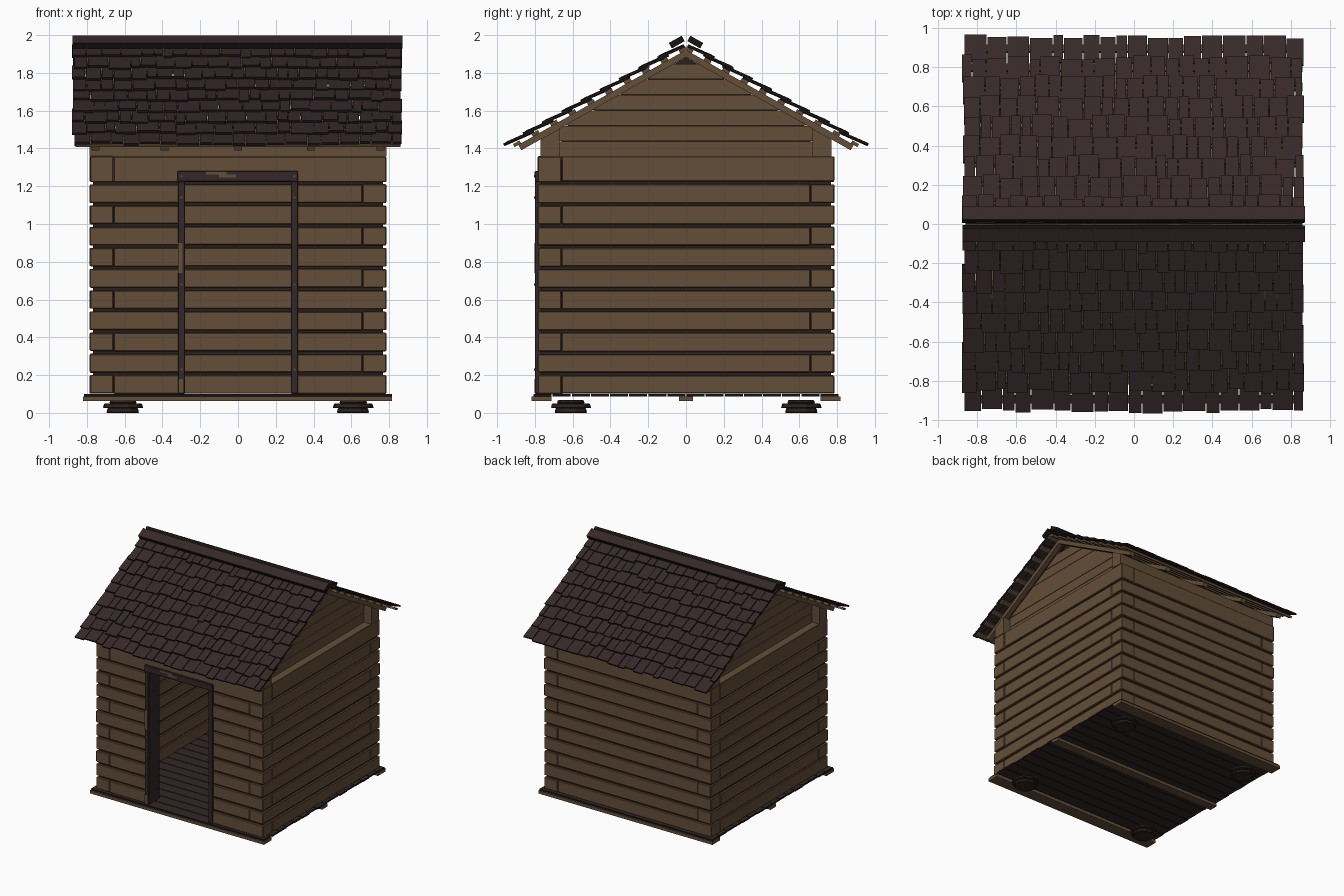
import bpy, bmesh, math, random
from mathutils import Matrix, Vector

random.seed(4)
old = bpy.data.objects.get("Cube")
if old:
    bpy.data.objects.remove(old, do_unlink=True)


def material(name, rgb):
    m = bpy.data.materials.new(name)
    m.use_nodes = True
    m.diffuse_color = (*rgb, 1)
    m.node_tree.nodes["Principled BSDF"].inputs["Base Color"].default_value = (*rgb, 1)
    return m


WOOD = material("log brown", (0.125, 0.077, 0.040))
CHINK = material("dark gap filler", (0.022, 0.014, 0.011))
SHINGLE = material("shingle plum brown", (0.036, 0.021, 0.022))
EDGE = material("shingle edge", (0.010, 0.007, 0.007))
FRAME = material("dark frame wood", (0.032, 0.020, 0.019))
STONE = material("foot stone", (0.024, 0.016, 0.013))
NAIL = material("nail grey", (0.09, 0.08, 0.075))


def box(bm, lo, hi, mat=None, edge_index=0):
    """Axis box between two corners, moved by mat; thin sides take edge_index."""
    lo, hi = Vector(lo), Vector(hi)
    size = hi - lo
    local = Matrix.Translation((lo + hi) / 2) @ Matrix.Diagonal((*size, 1))
    verts = bmesh.ops.create_cube(bm, size=1)["verts"]
    for f in {f for v in verts for f in v.link_faces}:
        f.material_index = 0 if abs(f.normal.z) > 0.5 else edge_index
    bmesh.ops.transform(bm, matrix=(mat or Matrix()) @ local, verts=verts)
    return verts


def prism(bm, outline, x0, x1):
    """Extrude a (y, z) outline along x."""
    face = bm.faces.new([bm.verts.new((x0, y, z)) for y, z in outline])
    new = bmesh.ops.extrude_face_region(bm, geom=[face])["geom"]
    bmesh.ops.translate(bm, vec=(x1 - x0, 0, 0),
                        verts=[g for g in new if isinstance(g, bmesh.types.BMVert)])


def finish(bm, name, mats, bevel=0):
    bmesh.ops.recalc_face_normals(bm, faces=bm.faces)
    mesh = bpy.data.meshes.new(name)
    bm.to_mesh(mesh)
    bm.free()
    for m in mats:
        mesh.materials.append(m)
    ob = bpy.data.objects.new(name, mesh)
    bpy.context.collection.objects.link(ob)
    if bevel:
        mod = ob.modifiers.new("Worn edges", "BEVEL")
        mod.width, mod.segments = bevel, 1
    return ob


def jit(a):
    return random.uniform(-a, a)


# Stone feet: three stacked slabs at each corner
bm = bmesh.new()
for sx in (-1, 1):
    for sy in (-1, 1):
        for z0, z1, r in ((0, 0.026, 0.088), (0.026, 0.05, 0.11), (0.05, 0.068, 0.075)):
            m = Matrix.Translation((sx * 0.61, sy * 0.61, (z0 + z1) / 2)) @ Matrix.Rotation(jit(1), 4, "Z")
            bmesh.ops.create_cone(bm, cap_ends=True, segments=9, radius1=r, radius2=r * 0.93,
                                  depth=z1 - z0, matrix=m)
finish(bm, "stone_feet", [STONE], 0.004)

# Floor beams and planks, all running side to side
bm = bmesh.new()
for y, half in ((-0.765, 0.052), (0, 0.037), (0.765, 0.052)):
    box(bm, (-0.82, y - half, 0.063), (0.815, y + half, 0.088))
finish(bm, "floor_beams", [WOOD])
bm = bmesh.new()
PLANKS = 16
for i in range(PLANKS):
    y = -0.81 + i * 1.62 / PLANKS
    box(bm, (-0.812 + jit(0.005), y + 0.003, 0.087), (0.81 + jit(0.005), y + 0.098, 0.101), edge_index=1)
finish(bm, "floor_planks", [FRAME, EDGE])

# Log walls: every course is a pinwheel that turns the other way on the next row
OUT, INN, DOOR, PITCH, ROWS = 0.785, 0.66, 0.295, 0.1122, 11
logs, filler = bmesh.new(), bmesh.new()
for k in range(4):
    turn = Matrix.Rotation(k * math.pi / 2, 4, "Z")
    for row in range(ROWS):
        z0 = 0.102 + row * PITCH
        z1 = 1.358 if row == ROWS - 1 else z0 + PITCH - 0.015
        a, b = (-INN + 0.003, OUT) if row % 2 == 0 else (-OUT, INN - 0.003)
        spans = [(a, -DOOR), (DOOR, b)] if k == 0 and row < ROWS - 1 else [(a, b)]
        for s, e in spans:
            box(logs, (s, -OUT + random.uniform(0, 0.005), z0 + jit(0.002)),
                (e, -INN, z1 + jit(0.002)), turn)
    parts = [(-0.765, -DOOR, 1.23), (DOOR, 0.765, 1.23)] if k == 0 else [(-0.765, 0.765, 1.34)]
    for s, e, top in parts:
        box(filler, (s, -0.768, 0.104), (e, -0.675, top), turn)
finish(logs, "wall_logs", [WOOD], 0.004)
finish(filler, "log_gap_filler", [CHINK])

# Door frame with nails and worn patches
bm = bmesh.new()
for s in (-1, 1):
    x = sorted((s * 0.28, s * 0.317))
    box(bm, (x[0], -0.80, 0.101), (x[1], -0.65, 1.225))
box(bm, (-0.32, -0.80, 1.225), (0.318, -0.65, 1.28))
finish(bm, "door_frame", [FRAME], 0.003)
bm = bmesh.new()
for x, z in [(s * 0.299, h) for s in (-1, 1) for h in (0.23, 0.68, 1.14, 1.253)]:
    m = Matrix.Translation((x, -0.801, z)) @ Matrix.Rotation(math.pi / 2, 4, "X")
    bmesh.ops.create_cone(bm, cap_ends=True, segments=8, radius1=0.006, radius2=0.006, depth=0.005, matrix=m)
finish(bm, "frame_nails", [NAIL])
bm = bmesh.new()
for x0, x1, z0, z1 in ((-0.318, -0.295, 0.74, 0.9), (-0.316, -0.29, 0.105, 0.18),
                       (-0.17, -0.06, 1.262, 1.277), (-0.1, -0.01, 1.245, 1.262)):
    box(bm, (x0, -0.802, z0), (x1, -0.798, z1))
finish(bm, "worn_patches", [WOOD])

# Roof frame of reference: u runs down the slope, n points out of it
ANGLE, APEX = math.radians(29.5), 1.972
C, S, T = math.cos(ANGLE), math.sin(ANGLE), math.tan(ANGLE)
SLOPES = [Matrix(((1, 0, 0, 0), (0, s * C, s * S, 0), (0, -S, C, APEX), (0, 0, 0, 1))) for s in (-1, 1)]
UNDER = APEX - 0.077 / C

# Wall plates with tops cut to the roof slope
bm = bmesh.new()
for s in (-1, 1):
    prism(bm, [(s * 0.67, 1.358), (s * 0.77, 1.358), (s * 0.77, UNDER - 0.77 * T),
               (s * 0.67, UNDER - 0.67 * T)], -0.785, 0.785)
finish(bm, "wall_plates", [WOOD])

# Gable boards, each trimmed to the slope, over a dark backing
boards, back = bmesh.new(), bmesh.new()
STEP = 0.082
for s in (-1, 1):
    for i in range(6):
        z0 = 1.358 + i * STEP
        z1 = z0 + STEP - 0.003
        w0, w1 = (min(0.67, (UNDER + 0.02 - z) / T) for z in (z0, z1))
        prism(boards, [(-w0, z0), (w0, z0), (w1, z1), (-w1, z1)], s * 0.69, s * (0.715 + jit(0.002)))
    prism(back, [(-0.66, 1.36), (0.66, 1.36), (0.66, 1.5), (0, UNDER), (-0.66, 1.5)], s * 0.682, s * 0.705)
finish(boards, "gable_boards", [WOOD])
finish(back, "gable_backing", [CHINK])

# Rafters, battens, shingles and ridge boards on both slopes
rafters, battens, shingles, ridge = (bmesh.new() for _ in range(4))
EXPOSE = 0.117
for m in SLOPES:
    for x in (-0.755, -0.39, 0, 0.385, 0.755):
        box(rafters, (x - 0.021, 0.03, -0.077), (x + 0.021, 1.045, -0.044), m)
    for i in range(10):
        u = 0.04 + i * 0.112
        box(battens, (-0.86, u - 0.02, -0.045), (0.86, u + 0.02, -0.027), m)
    for row in range(9):
        x = -0.872 + jit(0.008)
        while x < 0.86:
            w = random.uniform(0.05, 0.125)
            end = x + w if x + w < 0.83 else 0.868 + jit(0.006)
            low = 1.098 - row * EXPOSE + jit(0.014)
            length = min(0.15, low - 0.02)
            tilt = m @ Matrix.Translation((0, low, jit(0.002))) @ Matrix.Rotation(0.1, 4, "X")
            box(shingles, (x, -length, -0.013), (end - 0.005, 0, 0), tilt, 1)
            x = end
    box(ridge, (-0.875, 0.008, 0.0), (0.872, 0.086, 0.033), m, 1)
finish(rafters, "rafters", [WOOD])
finish(battens, "roof_battens", [WOOD])
finish(shingles, "roof_shingles", [SHINGLE, EDGE])
finish(ridge, "ridge_boards", [SHINGLE, EDGE])
